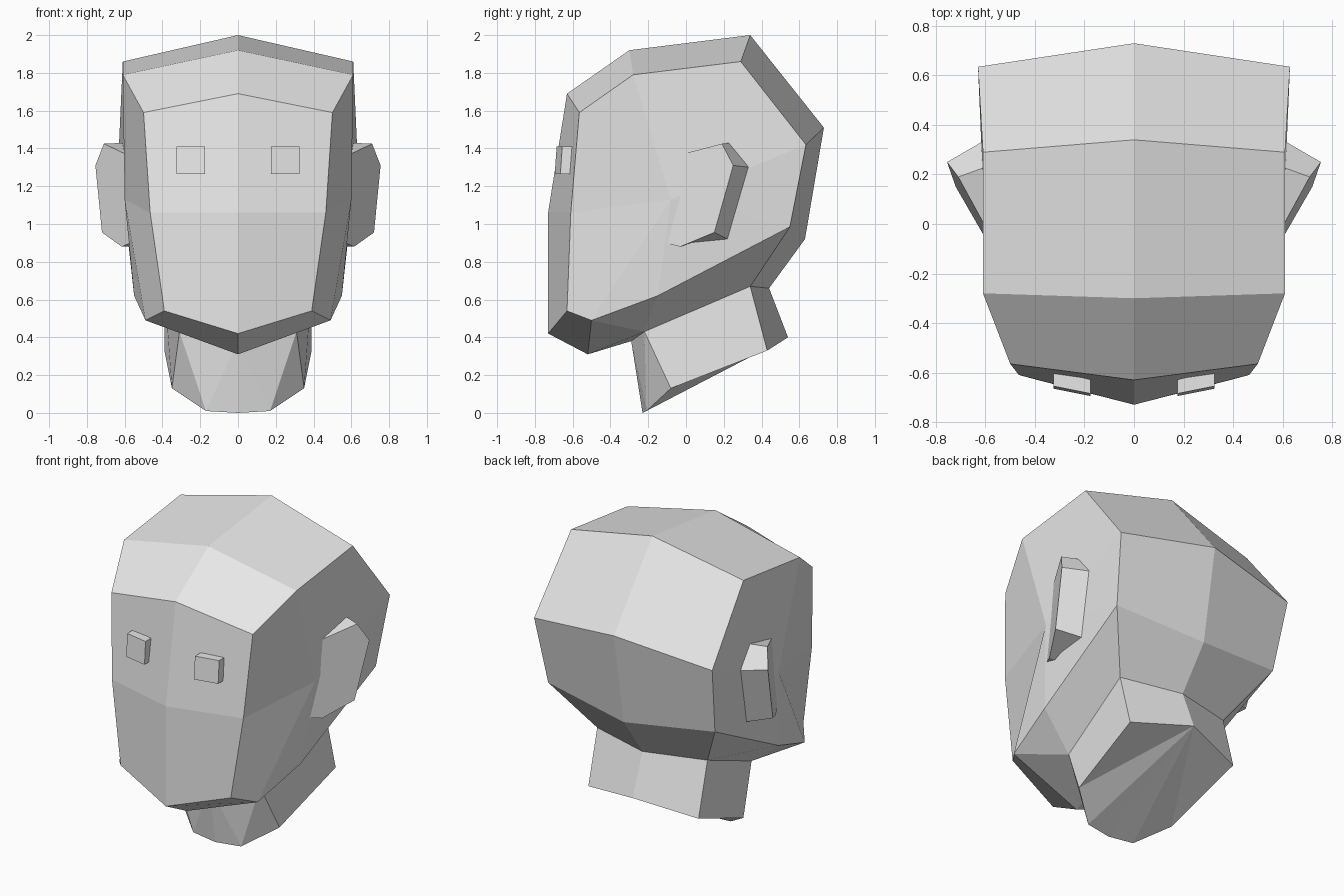
import bpy, bmesh
from mathutils import Vector

skin = bpy.data.materials.new("light_grey")
skin.diffuse_color = (0.8, 0.8, 0.8, 1)


def half_mesh(name, verts, faces):
    """Flat-shaded right half, mirrored across x = 0."""
    bm = bmesh.new()
    vs = [bm.verts.new(v) for v in verts]
    for f in faces:
        bm.faces.new([vs[i] for i in f])
    bmesh.ops.recalc_face_normals(bm, faces=bm.faces)
    # half shells are open, so check the outward direction against the centre
    c = Vector((0, 0, 1)) if min(v[0] for v in verts) == 0 else None
    if c and sum((f.calc_center_median() - c).dot(f.normal) * f.calc_area() for f in bm.faces) < 0:
        bmesh.ops.reverse_faces(bm, faces=bm.faces)
    me = bpy.data.meshes.new(name)
    bm.to_mesh(me)
    bm.free()
    ob = bpy.data.objects.new(name, me)
    bpy.context.collection.objects.link(ob)
    me.materials.append(skin)
    mod = ob.modifiers.new("mirror", 'MIRROR')
    mod.use_clip = True
    return ob


# Head and neck: centre profile from back of the skull over the crown to the
# chin, with a matching side ridge
centre = [(0.44, 0.66), (0.63, 0.92), (0.73, 1.51), (0.34, 2.0), (-0.30, 1.92),
          (-0.63, 1.69), (-0.73, 1.06), (-0.73, 0.42), (-0.52, 0.31), (-0.29, 0.38)]
ridge = [(0.39, 0.34, 0.67), (0.59, 0.55, 0.985), (0.63, 0.635, 1.42), (0.61, 0.29, 1.86),
         (0.61, -0.28, 1.79), (0.50, -0.565, 1.59), (0.465, -0.61, 1.06),
         (0.39, -0.63, 0.54), (0.49, -0.50, 0.49), (0.31, -0.22, 0.43)]
extra = [(0.60, -0.08, 1.13), (0.55, -0.15, 0.62),                       # 20 cheek, 21 jaw
         (0, 0.54, 0.40), (0.39, 0.43, 0.33), (0.35, -0.08, 0.13),       # 22-24 neck end
         (0.17, -0.21, 0.01), (0, -0.23, 0.0)]                           # 25-26 neck front
verts = [(0, y, z) for y, z in centre] + ridge + extra
faces = [(i, i + 1, i + 11, i + 10) for i in range(9)]
faces += [(20, 14, 15, 16), (20, 16, 17, 18), (20, 18, 21), (20, 21, 11),
          (20, 11, 12), (20, 12, 13, 14),                                # side of head
          (21, 18, 19), (21, 19, 10, 11),                                # under jaw
          (0, 10, 23, 22), (10, 19, 24, 23),                             # neck back, side
          (19, 24, 25), (19, 25, 9), (9, 25, 26),                        # neck front
          (22, 23, 24), (22, 24, 25), (22, 25, 26)]                      # neck end
half_mesh("head_and_neck", verts, faces)

# Ears: wedge leaning outwards towards the back, sunk into the head
outer = [(0.595, -0.02, 1.37), (0.71, 0.19, 1.425), (0.755, 0.25, 1.31),
         (0.72, 0.15, 0.955), (0.615, -0.03, 0.88), (0.57, -0.11, 0.90)]
inner = [(0.52, 0.0, 1.37), (0.60, 0.23, 1.43), (0.60, 0.34, 1.30),
         (0.58, 0.22, 0.92), (0.52, -0.02, 0.88), (0.50, -0.10, 0.90)]
prism = [tuple(range(6)), tuple(range(11, 5, -1))]
prism += [(i, (i + 1) % 6, (i + 1) % 6 + 6, i + 6) for i in range(6)]
half_mesh("ears", outer + inner, prism)

# Eyes: small blocks following the slope of the face
front = [(0.175, -0.685, 1.41), (0.325, -0.655, 1.41),
         (0.325, -0.665, 1.265), (0.175, -0.695, 1.265)]
back = [(x, y + 0.08, z) for x, y, z in front]
block = [(0, 1, 2, 3), (7, 6, 5, 4)]
block += [(i, (i + 1) % 4, (i + 1) % 4 + 4, i + 4) for i in range(4)]
half_mesh("eyes", front + back, block)
